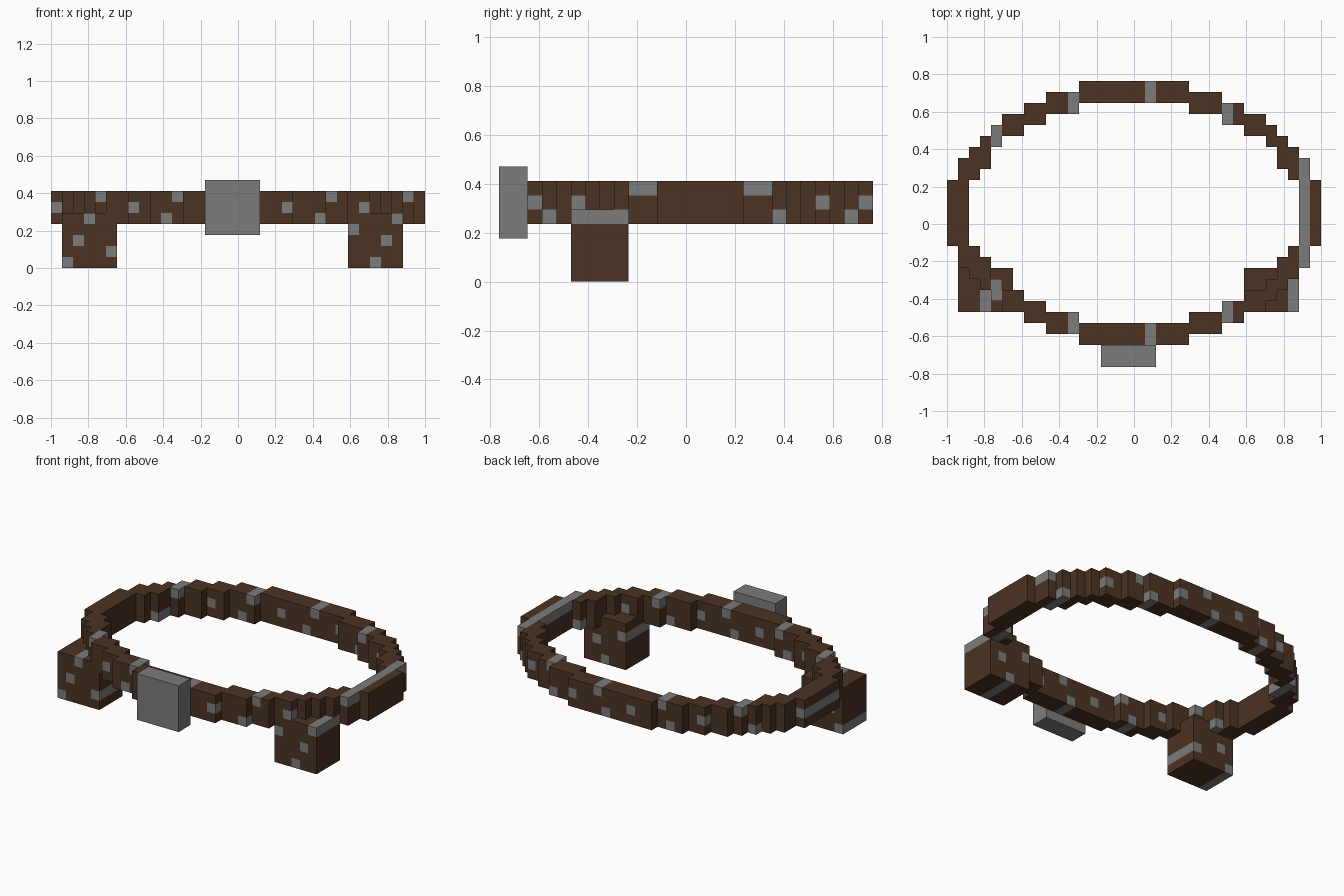
import bpy, bmesh
from math import floor, radians
from mathutils import Matrix, Vector

U = 2 / 34                       # one block
ORIGIN = Vector((-1, -13 * U, 0))

if "Cube" in bpy.data.objects:
    bpy.data.objects.remove(bpy.data.objects["Cube"])


def make_material(name, color):
    mat = bpy.data.materials.new(name)
    mat.use_nodes = True
    mat.diffuse_color = color
    mat.node_tree.nodes["Principled BSDF"].inputs["Base Color"].default_value = color
    return mat


LEATHER = make_material("brown leather", (0.069, 0.033, 0.017, 1))
METAL = make_material("grey metal", (0.2, 0.2, 0.205, 1))


def add_box(bm, x0, x1, y0, y1, z0, z1):
    """Box given in block units."""
    size = Vector((x1 - x0, y1 - y0, z1 - z0))
    mid = Vector((x0 + x1, y0 + y1, z0 + z1)) / 2
    bmesh.ops.create_cube(bm, size=1, matrix=Matrix.Translation(mid) @ Matrix.Diagonal(size).to_4x4())


def cut_studs(bm):
    """Slice into blocks along x and z, and colour every stud block grey."""
    for axis in (Vector((1, 0, 0)), Vector((0, 0, 1))):
        values = [v.co.dot(axis) for v in bm.verts]
        for k in range(round(min(values)) + 1, round(max(values))):
            bmesh.ops.bisect_plane(bm, geom=bm.verts[:] + bm.edges[:] + bm.faces[:],
                                   plane_co=axis * k, plane_no=axis, dist=0.001)
    bm.normal_update()
    for face in bm.faces:
        inside = face.calc_center_median() - face.normal * 0.3
        column, row = floor(inside.x), floor(inside.z)
        face.material_index = int((column - 1 - 4 * row) % 7 == 0)
    bmesh.ops.dissolve_limit(bm, angle_limit=radians(1), verts=bm.verts[:],
                             edges=bm.edges[:], delimit={'MATERIAL'})


def finish(bm, name, materials):
    for v in bm.verts:
        v.co = v.co * U + ORIGIN
    mesh = bpy.data.meshes.new(name)
    bm.to_mesh(mesh)
    bm.free()
    for mat in materials:
        mesh.materials.append(mat)
    bpy.context.collection.objects.link(bpy.data.objects.new(name, mesh))


# Belt: stepped quarter mirrored to all four corners, plus four straight runs
steps = [(9, 12, 23, 25), (7, 9, 22, 24), (5, 7, 21, 23), (4, 5, 20, 22),
         (3, 4, 18, 21), (2, 3, 17, 20), (1, 2, 17, 19)]
belt = bmesh.new()
for x0, x1, y0, y1 in steps:
    for a, b in ((x0, x1), (34 - x1, 34 - x0)):
        for c, d in ((y0, y1), (28 - y1, 28 - y0)):
            add_box(belt, a, b, c, d, 4, 7)
for y in (2, 24):
    add_box(belt, 12, 22, y, y + 2, 4, 7)
for x in (0, 32):
    add_box(belt, x, x + 2, 11, 17, 4, 7)
cut_studs(belt)
finish(belt, "belt", [LEATHER, METAL])

# Pouches hanging at the front corners
for name, x in (("right_pouch", 1), ("left_pouch", 27)):
    pouch = bmesh.new()
    add_box(pouch, x, x + 5, 5, 9, 0, 5)
    cut_studs(pouch)
    finish(pouch, name, [LEATHER, METAL])

# Buckle
buckle = bmesh.new()
add_box(buckle, 14, 19, 0, 2, 3, 8)
finish(buckle, "buckle", [METAL])
